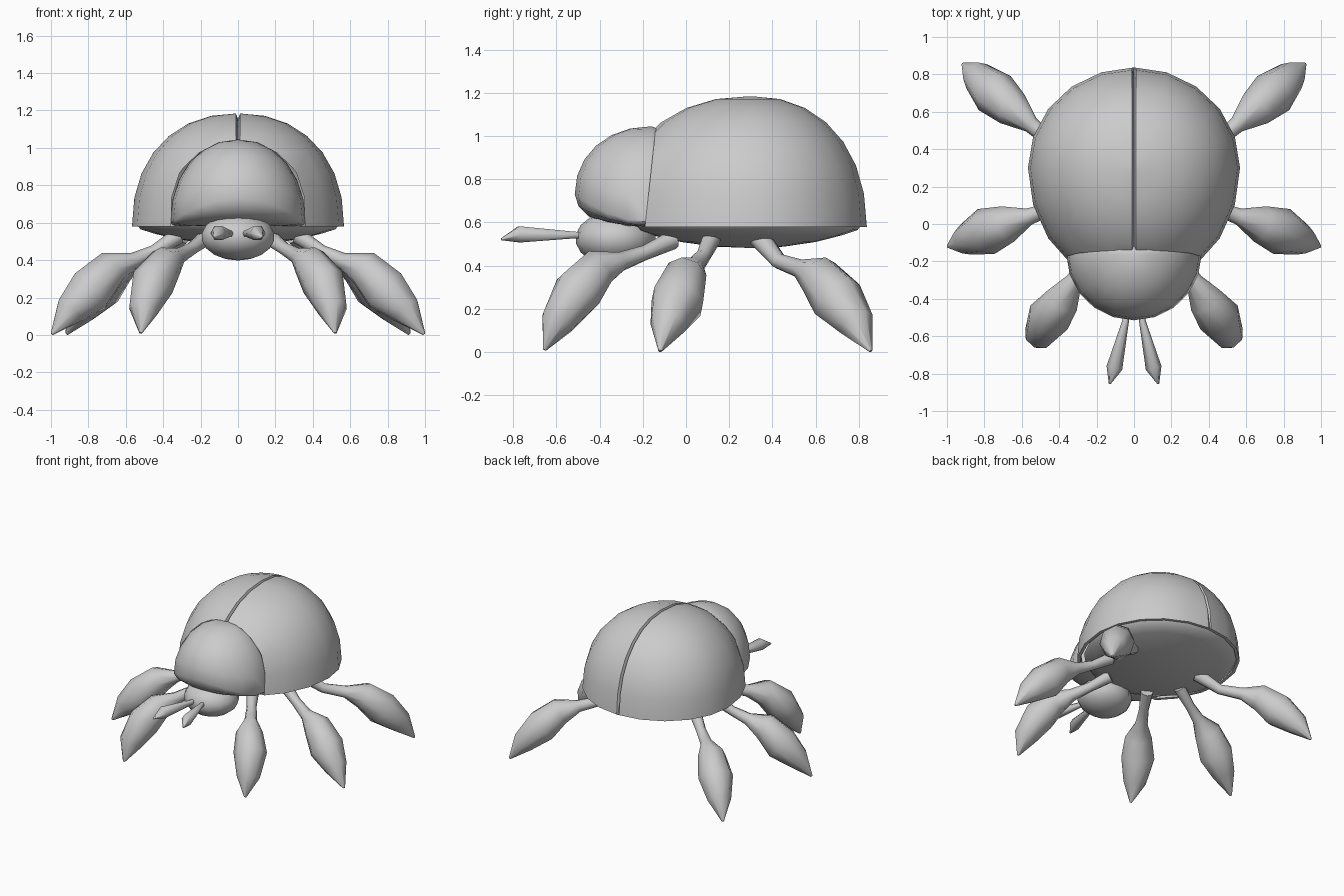
import bpy, bmesh
from math import sin, cos, pi, radians
from mathutils import Vector

if "Cube" in bpy.data.objects:
    bpy.data.objects.remove(bpy.data.objects["Cube"])


def finish(bm, name, angle=40, mirror=False):
    bmesh.ops.recalc_face_normals(bm, faces=bm.faces)
    me = bpy.data.meshes.new(name)
    bm.to_mesh(me)
    bm.free()
    ob = bpy.data.objects.new(name, me)
    bpy.context.collection.objects.link(ob)
    if mirror:
        ob.modifiers.new("Mirror", 'MIRROR').use_mirror_merge = False
    bpy.ops.object.select_all(action='DESELECT')
    ob.select_set(True)
    bpy.context.view_layer.objects.active = ob
    bpy.ops.object.shade_smooth_by_angle(angle=radians(angle))
    return ob


def loft(rings, start=None, end=None):
    """Skin closed rings of points; optional pole point at either end."""
    bm = bmesh.new()
    vs = [[bm.verts.new(p) for p in r] for r in rings]
    n = len(vs[0])
    for a, b in zip(vs, vs[1:]):
        for i in range(n):
            j = (i + 1) % n
            bm.faces.new((a[i], a[j], b[j], b[i]))
    for ring, pole in ((vs[0], start), (vs[-1], end)):
        if pole is not None:
            v = bm.verts.new(pole)
            for i in range(n):
                bm.faces.new((ring[i], ring[(i + 1) % n], v))
    return bm


def outline(s, z, cy, rx, front, back, n=20):
    """Egg-shaped ring scaled by s; z may depend on how far forward a point is."""
    pts = []
    for i in range(n):
        a = 2 * pi * i / n
        c = cos(a)
        f = max(0, -c)
        pts.append((rx * s * sin(a), cy + s * c * (front if c < 0 else back),
                    z(f) if callable(z) else z))
    return pts


def super_arc(steps, e=2.2):
    """(scale, height) pairs from rim to just below the top of a dome."""
    return [(cos(pi / 2 * k / steps) ** (2 / e), sin(pi / 2 * k / steps) ** (2 / e))
            for k in range(steps)]


# Wing shell: dome cut off at the front, with a groove along the middle
egg = (0.30, 0.567, 0.64, 0.537)
rings = [outline(0.95, 0.60, *egg), outline(0.96, 0.58, *egg)]
rings += [outline(s, 0.58 + 0.605 * h, *egg) for s, h in super_arc(7)]
bm = loft(rings, end=(0, 0.30, 1.185))


def cut(co, no, clear=False):
    bmesh.ops.bisect_plane(bm, geom=bm.verts[:] + bm.edges[:] + bm.faces[:],
                           plane_co=co, plane_no=no, clear_inner=clear)


cut((0, -0.19, 0.58), (0, 0.46, -0.05), True)
cut((0.011, 0, 0), (1, 0, 0))
cut((-0.011, 0, 0), (1, 0, 0))
for v in bm.verts:
    if abs(v.co.x) < 0.001 and v.co.z > 0.61:
        v.co += (Vector((0, 0.3, 0.6)) - v.co).normalized() * 0.03
finish(bm, "wing_shell")

# Belly: shallow bowl under the shell
belly = (0.30, 0.567, 0.58, 0.537)
prof = [(0.955, 0.59), (0.92, 0.565), (0.78, 0.54), (0.56, 0.51), (0.28, 0.488)]
finish(loft([outline(s, z, *belly) for s, z in prof], end=(0, 0.3, 0.482)), "belly")

# Front plate behind the head, its rim lifted at the front
plate = (-0.16, 0.362, 0.355, 0.14)
rings = [outline(s, (lambda z0, up: lambda f: z0 + up * f * f)(z0, up), *plate)
         for s, z0, up in ((0.55, 0.58, 0.015), (0.82, 0.583, 0.045), (0.95, 0.585, 0.09))]
for s, h in super_arc(6, 2.1):
    rings.append(outline(s, lambda f, h=h: (0.60 + 0.13 * f * f) * (1 - h) + 1.045 * h, *plate))
finish(loft(rings, (0, -0.16, 0.58), (0, -0.16, 1.045)), "front_plate", 50)

# Head
bm = bmesh.new()
bmesh.ops.create_uvsphere(bm, u_segments=14, v_segments=9, radius=1)
for v in bm.verts:
    v.co = (v.co.x * 0.2, -0.325 + v.co.y * 0.187, 0.525 + v.co.z * 0.127)
finish(bm, "head")


def limb(name, path, sides=8):
    """Tapered tube along (x, y, z, radius) points, mirrored to the other side."""
    pts = [Vector(p[:3]) for p in path]
    rings = []
    for i, p in enumerate(pts):
        d = (pts[min(i + 1, len(pts) - 1)] - pts[max(i - 1, 0)]).normalized()
        u = d.cross(Vector((0, 0, 1))).normalized()
        w = u.cross(d)
        r = path[i][3]
        rings.append([p + r * (u * cos(2 * pi * k / sides) + w * sin(2 * pi * k / sides))
                      for k in range(sides)])
    finish(loft(rings, pts[0], pts[-1]), name, 60, True)


# Legs: thin upper part, club-shaped lower part with a pointed foot
limb("front_leg", [(0.17, -0.06, 0.52, 0.045), (0.25, -0.19, 0.46, 0.035),
                   (0.32, -0.30, 0.42, 0.045), (0.385, -0.41, 0.385, 0.095),
                   (0.455, -0.50, 0.28, 0.118), (0.505, -0.595, 0.14, 0.083),
                   (0.52, -0.655, 0.01, 0.008)])
limb("middle_leg", [(0.32, 0.12, 0.53, 0.045), (0.45, 0.08, 0.445, 0.035),
                    (0.56, 0.04, 0.395, 0.045), (0.675, 0.0, 0.355, 0.10),
                    (0.79, -0.04, 0.235, 0.128), (0.90, -0.085, 0.13, 0.085),
                    (0.995, -0.12, 0.005, 0.008)])
limb("hind_leg", [(0.30, 0.34, 0.53, 0.05), (0.43, 0.43, 0.42, 0.037),
                  (0.55, 0.53, 0.385, 0.045), (0.65, 0.615, 0.35, 0.10),
                  (0.745, 0.70, 0.245, 0.125), (0.84, 0.79, 0.13, 0.085),
                  (0.915, 0.855, 0.005, 0.008)])

# Feelers
limb("feeler", [(0.03, -0.42, 0.54, 0.015), (0.045, -0.52, 0.542, 0.018),
                (0.105, -0.77, 0.545, 0.043), (0.13, -0.855, 0.522, 0.005)], 6)
